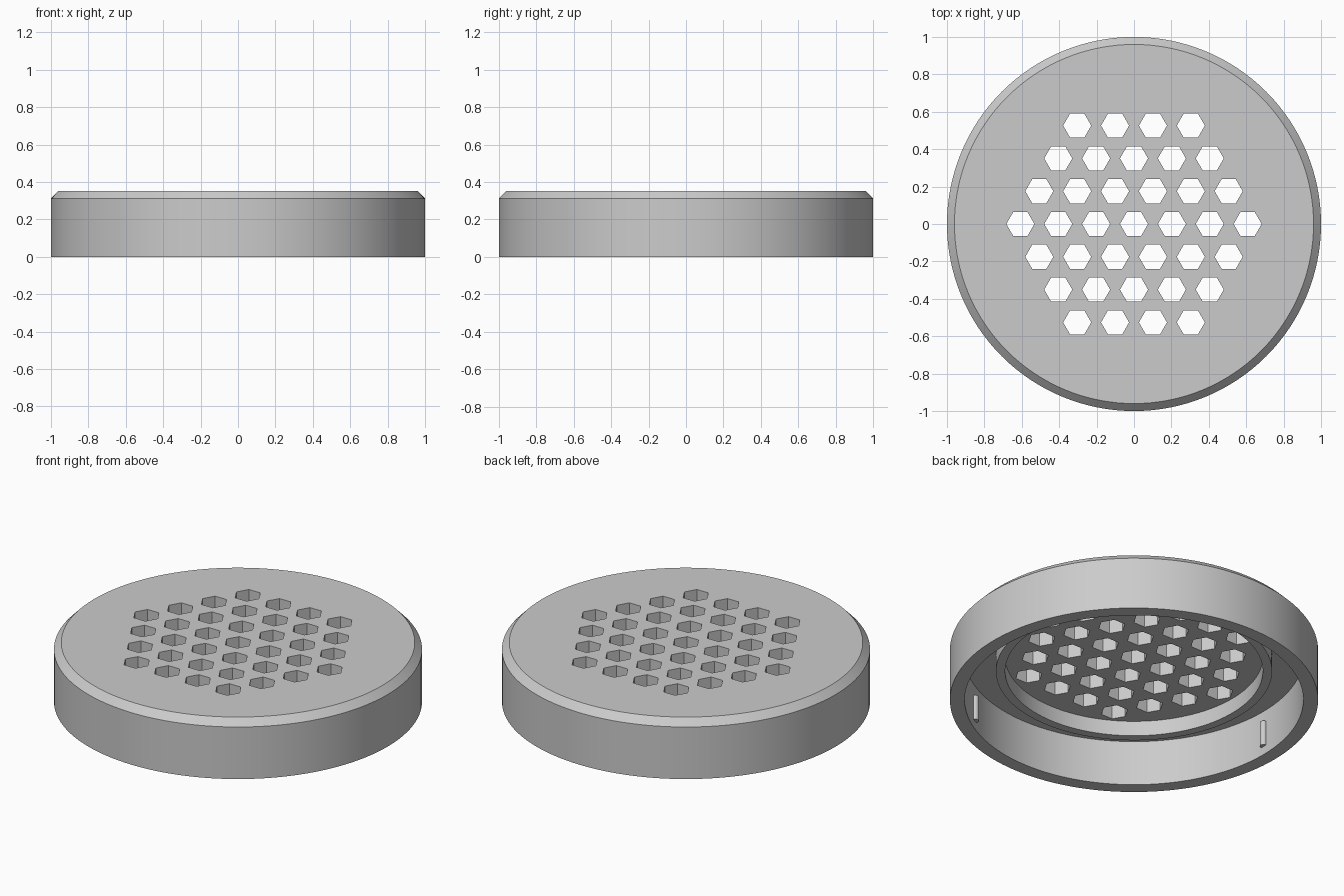
import bpy, bmesh, math
from mathutils import Matrix, Vector

default = bpy.data.objects.get("Cube")
if default:
    bpy.data.objects.remove(default, do_unlink=True)

SEGMENTS = 128
PITCH = 0.2025          # spacing of the hexagonal holes
HEX_RADIUS = 0.075
FLOOR, TOP = 0.27, 0.353

grey = bpy.data.materials.new("plain grey")
grey.use_nodes = True
colour = (0.6, 0.6, 0.6, 1)
grey.diffuse_color = colour
grey.node_tree.nodes["Principled BSDF"].inputs["Base Color"].default_value = colour


def make_object(name, bm):
    bmesh.ops.recalc_face_normals(bm, faces=bm.faces)
    mesh = bpy.data.meshes.new(name)
    bm.to_mesh(mesh)
    bm.free()
    mesh.materials.append(grey)
    obj = bpy.data.objects.new(name, mesh)
    bpy.context.collection.objects.link(obj)
    return obj


def select_only(obj):
    bpy.ops.object.select_all(action='DESELECT')
    obj.select_set(True)
    bpy.context.view_layer.objects.active = obj


def add_prism(bm, sides, radius, low, high, x, y):
    bmesh.ops.create_cone(bm, cap_ends=True, segments=sides, radius1=radius,
                          radius2=radius, depth=high - low,
                          matrix=Matrix.Translation((x, y, (low + high) / 2)))


# Cap body: chamfered lid, hollow skirt and inner collar, lathed about z
profile = [(0, TOP), (0.96, TOP), (1, 0.312), (1, 0), (0.92, 0),
           (0.92, FLOOR), (0.75, FLOOR), (0.75, 0.18), (0.70, 0.18),
           (0.70, FLOOR), (0, FLOOR)]
bm = bmesh.new()
points = [bm.verts.new((r, 0, z)) for r, z in profile]
edges = [bm.edges.new(pair) for pair in zip(points, points[1:])]
bmesh.ops.spin(bm, geom=points + edges, cent=(0, 0, 0), axis=(0, 0, 1),
               angle=math.tau, steps=SEGMENTS)
bmesh.ops.remove_doubles(bm, verts=bm.verts, dist=0.0005)
# Merge the flat fans into single disc faces
bmesh.ops.dissolve_limit(bm, angle_limit=math.radians(0.5),
                         verts=bm.verts, edges=bm.edges)
body = make_object("vented_cap", bm)

# Hexagonal field of hexagonal vent holes
bm = bmesh.new()
for row in range(-3, 4):
    count = 7 - abs(row)
    for i in range(count):
        add_prism(bm, 6, HEX_RADIUS, FLOOR - 0.05, TOP + 0.05,
                  (i - (count - 1) / 2) * PITCH, row * PITCH * math.sqrt(0.75))
# Put a corner of every hexagon on the x direction
first = min(bm.verts, key=lambda v: (v.co - Vector((0, 0, v.co.z))).length)
offset = math.atan2(first.co.y, first.co.x) % (math.pi / 3)
if 0.1 < offset < math.pi / 3 - 0.1:
    bmesh.ops.rotate(bm, verts=bm.verts, cent=(0, 0, 0),
                     matrix=Matrix.Rotation(math.pi / 6, 3, 'Z'))
    # Turn the whole field back, leaving each hole turned on its own centre
    for v in bm.verts:
        v.tag = False
    for start in list(bm.verts):
        if start.tag:
            continue
        group, stack = set(), [start]
        while stack:
            v = stack.pop()
            if v not in group:
                group.add(v)
                stack += [e.other_vert(v) for e in v.link_edges]
        centre = sum((v.co for v in group), Vector()) / len(group)
        flat = Vector((centre.x, centre.y, 0))
        move = Matrix.Rotation(-math.pi / 6, 3, 'Z') @ flat - flat
        for v in group:
            v.co += move
            v.tag = True
cutter = make_object("vent_hole_cutter", bm)
cutter.hide_render = True

cut = body.modifiers.new("vent holes", 'BOOLEAN')
cut.operation = 'DIFFERENCE'
cut.solver = 'EXACT'
cut.object = cutter
select_only(body)
bpy.ops.object.modifier_apply(modifier=cut.name)
bpy.data.objects.remove(cutter, do_unlink=True)
bpy.ops.object.shade_smooth_by_angle(angle=math.radians(30))

# Three small upright locking pins on the inside of the skirt
for n, degrees in enumerate((60, 180, 300), 1):
    a = math.radians(degrees)
    bm = bmesh.new()
    add_prism(bm, 24, 0.02, 0.05, 0.2, 0.918 * math.cos(a), 0.918 * math.sin(a))
    pin = make_object(f"locking_pin_{n}", bm)
    select_only(pin)
    bpy.ops.object.shade_smooth_by_angle(angle=math.radians(30))
